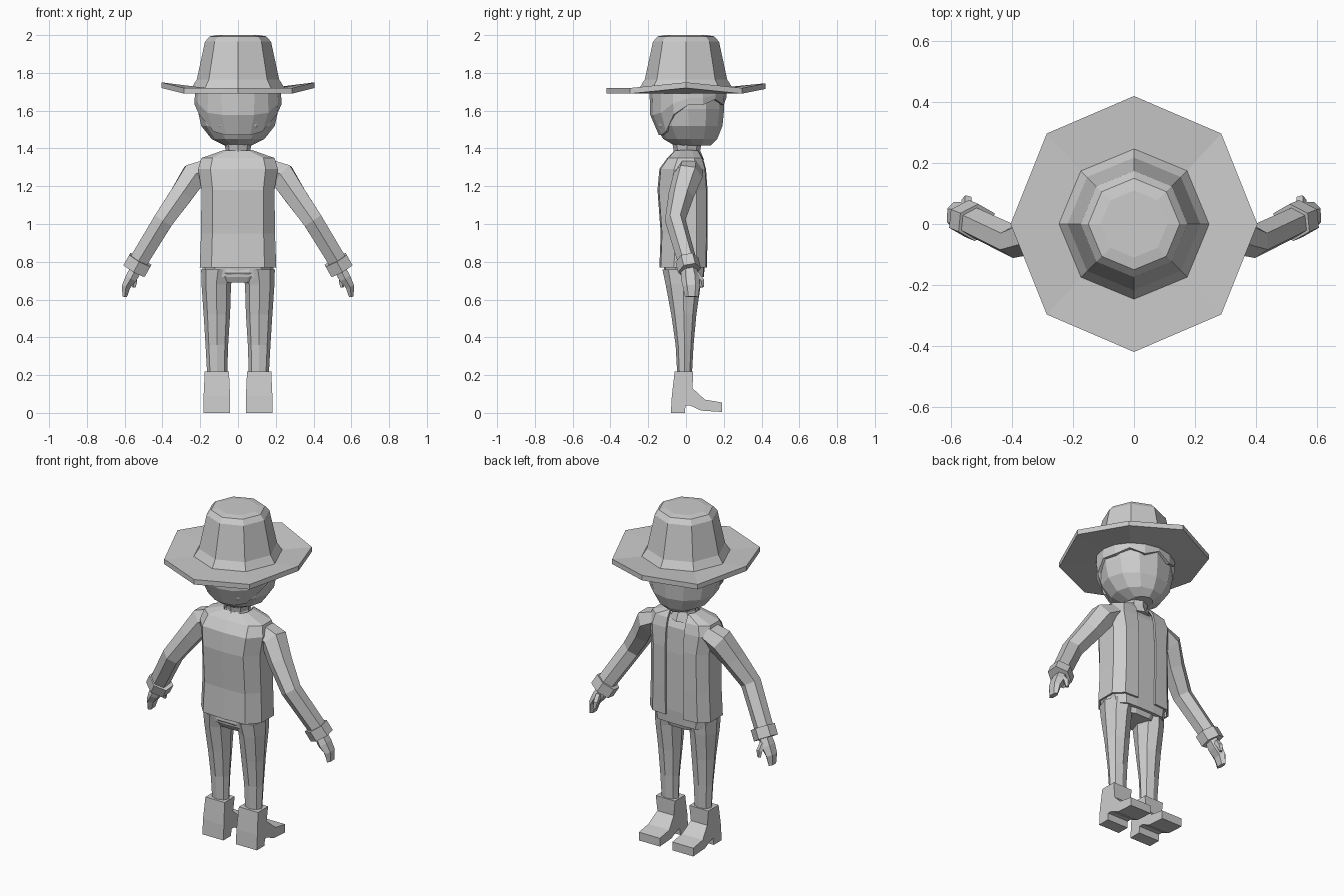
import bpy, bmesh, math
from mathutils import Vector

if "Cube" in bpy.data.objects:
    bpy.data.objects.remove(bpy.data.objects["Cube"])

grey = bpy.data.materials.new("plain grey")
grey.diffuse_color = (0.6, 0.6, 0.6, 1)
grey.use_nodes = True
grey.node_tree.nodes["Principled BSDF"].inputs["Base Color"].default_value = grey.diffuse_color


def loft(name, rings, closed=True, caps=True, mirror=False, thick=0):
    """Skin a list of equal-length point rings with flat faces."""
    bm = bmesh.new()
    vs = [[bm.verts.new(p) for p in r] for r in rings]
    n = len(rings[0])
    for a, b in zip(vs, vs[1:]):
        for i in range(n if closed else n - 1):
            j = (i + 1) % n
            bm.faces.new((a[i], a[j], b[j], b[i]))
    if caps:
        bm.faces.new(vs[0][::-1])
        bm.faces.new(vs[-1])
    bmesh.ops.recalc_face_normals(bm, faces=bm.faces)
    me = bpy.data.meshes.new(name)
    bm.to_mesh(me)
    bm.free()
    me.materials.append(grey)
    ob = bpy.data.objects.new(name, me)
    bpy.context.collection.objects.link(ob)
    if mirror:
        ob.modifiers.new("mirror", 'MIRROR')
    if thick:
        s = ob.modifiers.new("solidify", 'SOLIDIFY')
        s.thickness, s.offset = thick, 0
    return ob


def oval(z, rx, y0, y1, n=12, cx=0):
    cy, ry = (y0 + y1) / 2, (y1 - y0) / 2
    return [(cx + rx * math.cos(2 * math.pi * i / n),
             cy + ry * math.sin(2 * math.pi * i / n), z) for i in range(n)]


def body_ring(z, rx, y0, y1, gap=0.06):
    """Rounded box ring that starts and ends at the front opening."""
    half = [(gap, y1), (rx * .75, y1 * .95), (rx, y1 * .5), (rx, y0 * .45), (rx * .7, y0 * .95)]
    pts = half + [(0, y0)] + [(-x, y) for x, y in reversed(half)]
    return [(x, y, z) for x, y in pts]


def tube(name, path, n=6):
    """Mirrored limb: path rows are (centre, half width, half depth)."""
    rings = []
    for k, (p, w, d) in enumerate(path):
        t = Vector(path[min(k + 1, len(path) - 1)][0]) - Vector(path[max(k - 1, 0)][0])
        side = Vector((0, 1, 0)).cross(t).normalized()
        front = t.cross(side).normalized()
        rings.append([Vector(p) + side * w * math.cos(a) + front * d * math.sin(a)
                      for a in (2 * math.pi * (i + .5) / n for i in range(n))])
    return loft(name, rings, mirror=True)


# Hat brim: octagon turned up at the sides and the +y end
def brim_ring(dz):
    out = []
    for i in range(8):
        a = i * math.pi / 4
        z = 1.72 if i in (0, 4) else 1.715 if i == 2 else 1.69
        out.append((.405 * math.cos(a), .42 * math.sin(a), z + dz))
    return out


loft("hat_brim", [oval(1.69, .24, -.24, .24, 8), brim_ring(0), brim_ring(.03),
                  oval(1.72, .24, -.24, .24, 8)])

# Hat crown
loft("hat_crown", [oval(z, r, -r, r, 8) for z, r in
                   ((1.715, .25), (1.765, .218), (1.965, .175), (1.993, .15), (2.0, .11))])

# Head and neck
HEAD = [(1.415, .07, -.06, .13), (1.45, .14, -.12, .165), (1.52, .195, -.165, .193),
        (1.61, .215, -.18, .202), (1.72, .21, -.18, .2)]
loft("head", [oval(*r) for r in HEAD])
loft("neck", [oval(z, r, -r, r + .01, 8) for z, r in ((1.34, .085), (1.39, .065), (1.44, .075))])


# Hair: shell around the head, low at the back with a jagged fringe
def head_point(a, z, s):
    for p, q in zip(HEAD, HEAD[1:]):
        if z <= q[0]:
            break
    t = (z - p[0]) / (q[0] - p[0])
    rx, y0, y1 = (p[k] + (q[k] - p[k]) * t for k in (1, 2, 3))
    return (s * rx * math.cos(a), (y0 + y1) / 2 + s * (y1 - y0) / 2 * math.sin(a), z)


HEM = [1.63, 1.63, 1.66, 1.63, 1.67, 1.63, 1.66, 1.63, 1.63, 1.58, 1.49, 1.47, 1.47, 1.47, 1.49, 1.58]
loft("hair", [[head_point(i * math.pi / 8, h + (1.71 - h) * t, s) for i, h in enumerate(HEM)]
              for t, s in ((0, .95), (0, 1.07), (.45, 1.08), (1, 1.07))], caps=False)

# Shirt, and the open jacket over it
loft("shirt", [body_ring(*r) for r in
               ((.72, .17, -.11, .095), (.8, .18, -.12, .1), (1.15, .175, -.125, .098),
                (1.3, .18, -.12, .09), (1.36, .09, -.06, .06))])
loft("jacket", [body_ring(*r) for r in
                ((.77, .197, -.135, .105), (.95, .19, -.128, .108), (1.18, .188, -.145, .108),
                 (1.29, .205, -.135, .1), (1.345, .19, -.095, .085), (1.385, .075, -.055, .06))],
     closed=False, caps=False, thick=.012)

# Sleeves, cuffs and hands
tube("sleeve", [((.13, .02, 1.305), .055, .07), ((.235, .01, 1.255), .078, .078),
                ((.30, -.025, 1.155), .068, .068), ((.395, -.057, 1.02), .06, .055),
                ((.535, .01, .79), .056, .05)])
tube("cuff", [((.517, .005, .81), .074, .062), ((.548, .018, .755), .074, .062)])
tube("hand", [((.535, .015, .77), .035, .04), ((.565, .022, .715), .036, .05),
              ((.592, .028, .67), .026, .045), ((.60, .03, .615), .014, .035)])
tube("thumb", [((.55, .05, .735), .018, .02), ((.548, .08, .70), .018, .017),
               ((.55, .085, .665), .01, .01)], 5)

# Trousers: hips and two tapered legs
loft("hips", [oval(z, rx, y0, y1, 10) for z, rx, y0, y1 in
              ((.69, .15, -.09, .075), (.74, .19, -.12, .09), (.84, .18, -.11, .09))])
loft("leg", [oval(z, rx, y0, y1, 8, cx) for z, cx, rx, y0, y1 in
             ((.76, .105, .09, -.125, .09), (.68, .115, .078, -.108, .078),
              (.52, .112, .07, -.078, .055), (.36, .112, .06, -.055, .04),
              (.18, .11, .052, -.045, .03))], mirror=True)

# Boots: side profile with a raised heel, extruded across the foot
PROFILE = [(-.06, .22), (.037, .22), (.035, .13), (.10, .07), (.19, .055), (.19, .005),
           (.08, .012), (.02, .04), (-.003, .04), (-.006, 0), (-.08, 0), (-.075, .09)]


def boot_side(s):
    return [(.112 + s * (.064 if z > .2 else .055 if z > .1 else .07), y, z) for y, z in PROFILE]


loft("boot", [boot_side(-1), boot_side(1)], mirror=True)
